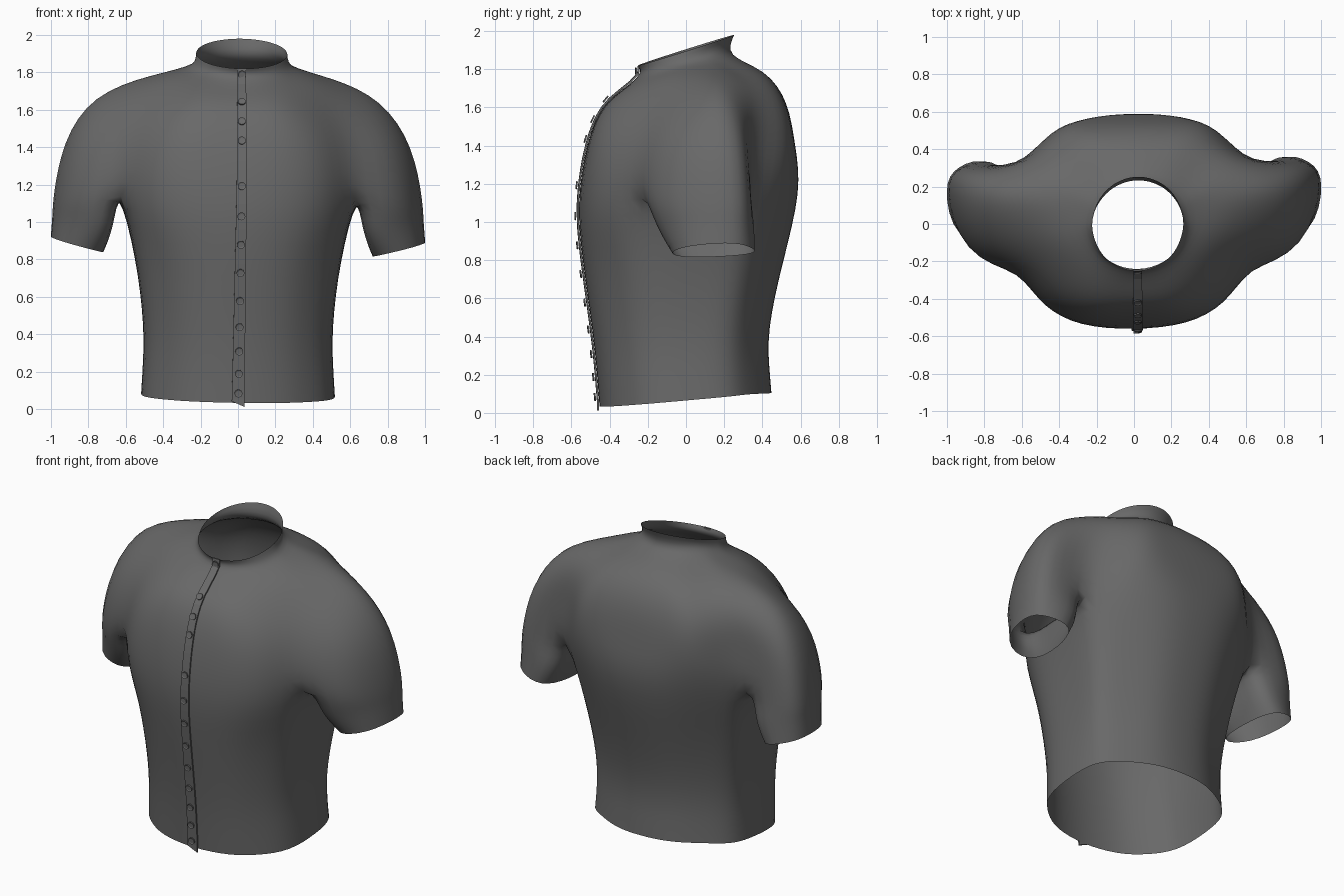
import bpy, bmesh, math
from mathutils import Vector
from mathutils.bvhtree import BVHTree

if "Cube" in bpy.data.objects:
    bpy.data.objects.remove(bpy.data.objects["Cube"])

# Half-garment guide rings, running from front centre over the shoulder to back centre
ANG = [0, 32, 58, 80, 94, 107, 119, 132, 148, 165, 180]


def neck_ring(rx, ry, z, rise):
    return [(rx * math.sin(math.radians(a)), -ry * math.cos(math.radians(a)),
             z - rise * math.cos(math.radians(a))) for a in ANG]


COLLAR = neck_ring(.243, .252, 1.90, .08)
NECK = neck_ring(.280, .246, 1.825, .05)
YOKE = [(0, -.32, 1.70), (.17, -.30, 1.71), (.30, -.21, 1.73), (.40, -.10, 1.75),
        (.47, .02, 1.76), (.49, .13, 1.77), (.47, .23, 1.765), (.38, .32, 1.75),
        (.24, .38, 1.77), (.12, .40, 1.78), (0, .405, 1.785)]
SHOULDER = [(0, -.43, 1.60), (.21, -.42, 1.60), (.38, -.32, 1.60), (.53, -.18, 1.60),
            (.69, -.03, 1.61), (.755, .15, 1.65), (.70, .27, 1.61), (.53, .36, 1.60),
            (.37, .48, 1.61), (.20, .515, 1.62), (0, .525, 1.62)]
CHEST = [(0, -.515, 1.40), (.25, -.50, 1.40), (.45, -.405, 1.40), (.61, -.24, 1.40),
         (.82, -.10, 1.40), (.92, .16, 1.41), (.84, .30, 1.40), (.61, .34, 1.40),
         (.43, .50, 1.40), (.24, .56, 1.40), (0, .57, 1.40)]
SPLIT = [(0, -.56, 1.10), (.28, -.53, 1.10), (.475, -.425, 1.10), (.625, -.24, 1.13),
         (.875, -.12, 1.15), (.98, .17, 1.15), (.90, .315, 1.15), (.635, .31, 1.13),
         (.465, .45, 1.15), (.24, .56, 1.15), (0, .585, 1.15)]
UNDERARM = (.635, .05, 1.10)
CUFF = [(.76, -.06, .835), (.935, -.035, .88), (1.0, .19, .905), (.935, .315, .885),
        (.79, .335, .85), (.725, .15, .83)]

bm = bmesh.new()


def ring(points):
    return [bm.verts.new(p) for p in points]


def skin(upper, lower, closed=False):
    n = len(upper)
    for i in range(n if closed else n - 1):
        j = (i + 1) % n
        bm.faces.new((upper[i], upper[j], lower[j], lower[i]))


# Collar and yoke
rows = [ring(r) for r in (COLLAR, NECK, YOKE, SHOULDER, CHEST, SPLIT)]
for a, b in zip(rows, rows[1:]):
    skin(a, b)
split = rows[-1]
under = bm.verts.new(UNDERARM)

# Body below the underarm: the chest section rescaled and rounded off at each level
prev = split[:4] + [under] + split[7:]
base = [v.co.copy() for v in prev]
for z, half_w, front, back, rounding in ((.80, .55, .54, .51, .25), (.45, .508, .493, .438, .4),
                                         (.22, .510, .468, .438, .5),
                                         (None, .518, .453, .447, .5)):
    pts = []
    for p in base:
        u, depth = p.x / .635, front if p.y < 0 else back
        v = p.y / (.56 if p.y < 0 else .585)
        s = max(1, math.hypot(u, v)) ** -rounding
        y = v * depth * s
        pts.append((u * half_w * s, y, min(.105, .074 + .09 * y) if z is None else z))
    cur = ring(pts)
    skin(prev, cur)
    prev = cur

# Sleeve below the underarm
top = split[3:8] + [under]
mid = ring([v.co.lerp(Vector(c), .5) for v, c in zip(top, CUFF)])
skin(top, mid, True)
skin(mid, ring(CUFF), True)

# Mirror, then the slight lean of neck, hems and sleeves
bmesh.ops.mirror(bm, geom=bm.verts[:] + bm.edges[:] + bm.faces[:], axis='X', merge_dist=.001)
for v in bm.verts:
    v.co.z -= .016 * v.co.x
    v.co.y += .015 * v.co.x
    v.co.x += .02 * min(1, max(0, (v.co.z - 1.65) / .15))
bmesh.ops.recalc_face_normals(bm, faces=bm.faces[:])
me = bpy.data.meshes.new("shirt_body")
bm.to_mesh(me)
bm.free()
shirt = bpy.data.objects.new("shirt_body", me)
bpy.context.collection.objects.link(shirt)
me.polygons.foreach_set("use_smooth", [True] * len(me.polygons))
sub = shirt.modifiers.new("smooth", 'SUBSURF')
sub.levels = sub.render_levels = 2

# Push the cage outward until the smoothed cloth passes through the guide rings
goal = [v.co.copy() for v in me.vertices]
for _ in range(4):
    dg = bpy.context.evaluated_depsgraph_get()
    ev = shirt.evaluated_get(dg).data
    now = [ev.vertices[i].co.copy() for i in range(len(goal))]
    for v, g, n in zip(me.vertices, goal, now):
        v.co += (g - n) * .85
    me.update()
    shirt.update_tag()
    bpy.context.view_layer.update()

tree = BVHTree.FromObject(shirt, bpy.context.evaluated_depsgraph_get())


def front_at(x, z):
    """Point and outward normal on the front of the cloth."""
    hit, nor, _, _ = tree.ray_cast(Vector((x, -2, min(1.79, max(.05, z)))), Vector((0, 1, 0)))
    if nor.y > 0:
        nor = -nor
    return Vector((x, hit.y, z)), nor


def centre_x(z):
    return .02 * min(1, z / 1.2)


# Button placket: strip laid on the cloth, thickened
bm = bmesh.new()
N = 40
strip = []
for i in range(N + 1):
    z = .012 + (1.82 - .012) * i / N
    c = centre_x(z)
    w = .034 - .011 * i / N
    pair = []
    for x in (c - w, c + w):
        # the outer bottom corner hangs lowest
        p, n = front_at(x, z + (.03 if i == 0 and x < c else 0))
        pair.append(bm.verts.new(p + n * .003))
    strip.append(pair)
for a, b in zip(strip, strip[1:]):
    bm.faces.new((a[0], a[1], b[1], b[0]))
me = bpy.data.meshes.new("placket")
bm.to_mesh(me)
bm.free()
placket = bpy.data.objects.new("placket", me)
bpy.context.collection.objects.link(placket)
sol = placket.modifiers.new("thickness", 'SOLIDIFY')
sol.thickness = .010
sol.offset = 1

# Buttons: dished discs facing along the cloth normal
bm = bmesh.new()
bmesh.ops.create_cone(bm, cap_ends=True, segments=16, radius1=.021, radius2=.021, depth=.008)
face = max(bm.faces, key=lambda f: f.calc_center_median().z)
bmesh.ops.inset_region(bm, faces=[face], thickness=.008)
bmesh.ops.translate(bm, verts=face.verts[:], vec=(0, 0, -.003))
button_mesh = bpy.data.meshes.new("button")
bm.to_mesh(button_mesh)
bm.free()
for z in (1.79, 1.63, 1.53, 1.43, 1.19, 1.03, .88, .73, .58, .44, .31, .19, .085):
    p, n = front_at(centre_x(z), z)
    b = bpy.data.objects.new("button", button_mesh)
    b.location = p + n * .021
    b.rotation_euler = n.to_track_quat('Z', 'Y').to_euler()
    bpy.context.collection.objects.link(b)

# Dark cloth colour on everything
cloth = bpy.data.materials.new("dark_cloth")
cloth.diffuse_color = (.14, .14, .14, 1)
cloth.use_nodes = True
cloth.node_tree.nodes["Principled BSDF"].inputs["Base Color"].default_value = cloth.diffuse_color
for m in (shirt.data, placket.data, button_mesh):
    m.materials.append(cloth)
